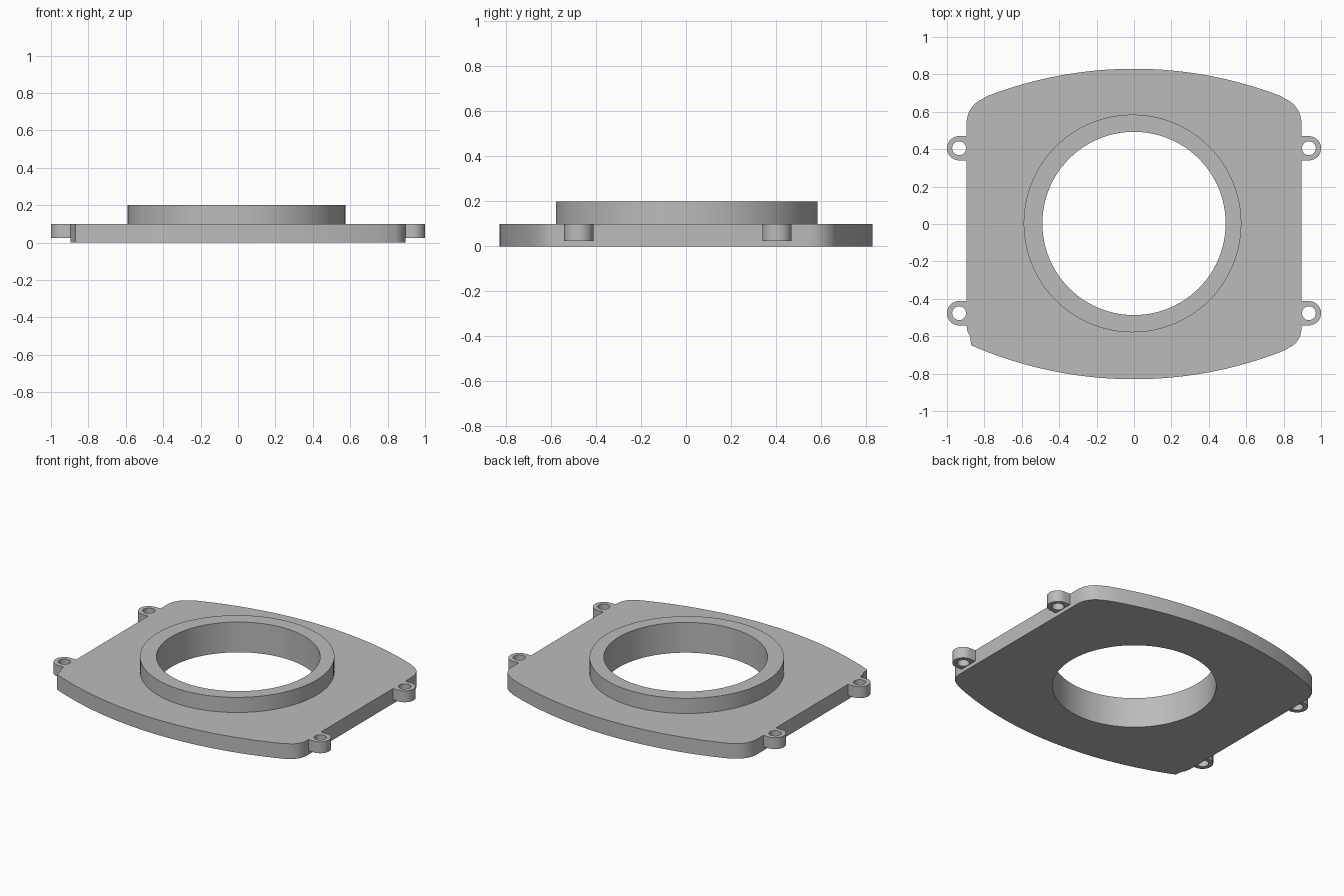
import bpy
import bmesh
from math import sin, cos, asin, radians, sqrt

cube = bpy.data.objects.get("Cube")
if cube:
    bpy.data.objects.remove(cube)

grey = bpy.data.materials.new("plain grey")
grey.use_nodes = True
colour = (0.5, 0.5, 0.5, 1)
grey.diffuse_color = colour
grey.node_tree.nodes["Principled BSDF"].inputs["Base Color"].default_value = colour


def arc(cx, cy, r, start, end, steps):
    """Points along an arc, angles in degrees."""
    angles = [radians(start + (end - start) * i / steps) for i in range(steps + 1)]
    return [(cx + r * cos(a), cy + r * sin(a)) for a in angles]


def circle(cx, cy, r, steps):
    return arc(cx, cy, r, 0, 360, steps)[:-1]


def extrude_profile(name, loops, low, high):
    """Extrude an outline, with inner loops as holes, from low to high."""
    curve = bpy.data.curves.new(name, 'CURVE')
    curve.dimensions = '2D'
    curve.fill_mode = 'BOTH'
    curve.extrude = (high - low) / 2
    for loop in loops:
        spline = curve.splines.new('POLY')
        spline.points.add(len(loop) - 1)
        for point, (x, y) in zip(spline.points, loop):
            point.co = (x, y, 0, 1)
        spline.use_cyclic_u = True
    obj = bpy.data.objects.new(name, curve)
    bpy.context.collection.objects.link(obj)
    bpy.ops.object.select_all(action='DESELECT')
    obj.select_set(True)
    bpy.context.view_layer.objects.active = obj
    bpy.ops.object.convert(target='MESH')
    obj = bpy.context.view_layer.objects.active
    # Weld the caps to the walls and seat the part at its height
    bm = bmesh.new()
    bm.from_mesh(obj.data)
    bmesh.ops.remove_doubles(bm, verts=bm.verts, dist=0.0001)
    bmesh.ops.recalc_face_normals(bm, faces=bm.faces)
    bmesh.ops.translate(bm, verts=bm.verts, vec=(0, 0, (low + high) / 2))
    bm.to_mesh(obj.data)
    bm.free()
    obj.data.materials.clear()
    obj.data.materials.append(grey)
    bpy.ops.object.shade_smooth_by_angle(angle=radians(30))
    return obj


HALF_WIDTH, HALF_DEPTH, BOW = 0.895, 0.83, 2.18
PLATE_TOP, RING_TOP = 0.1, 0.2


def bowed_edge(x0, x1, side, steps=32):
    """Shallow arc across the back (side 1) or front (side -1)."""
    xs = [x0 + (x1 - x0) * i / steps for i in range(steps + 1)]
    return [(x, side * (HALF_DEPTH - BOW + sqrt(BOW * BOW - x * x))) for x in xs]


# Plate: bowed front and back, three rounded corners and one nicked corner
lean = 68
back_right = arc(0.755, 0.54, 0.14, 0, lean, 10)
back_left = [(-x, y) for x, y in reversed(back_right)]
front_right = arc(0.785, -0.56, 0.11, -lean, 0, 10)
nick = [(-HALF_WIDTH, -0.545), (-0.89, -0.575), (-0.876, -0.605), (-0.873, -0.63)]
outline = (back_right + bowed_edge(0.79, -0.79, 1) + back_left + nick
           + bowed_edge(-0.87, 0.81, -1) + front_right)
bore = circle(0, 0.003, 0.49, 96)
extrude_profile("base_plate", [outline, bore], 0, PLATE_TOP)

# Raised collar, slightly off centre around the bore
extrude_profile("raised_collar", [circle(-0.008, 0.003, 0.582, 96), bore],
                PLATE_TOP, RING_TOP)

# Four screw lugs on the sides
for side, side_name in ((1, "left"), (-1, "right")):
    for y, end_name in ((0.405, "back"), (-0.477, "front")):
        tab = [(HALF_WIDTH, y - 0.065)] + arc(0.935, y, 0.065, -90, 90, 24)
        tab.append((HALF_WIDTH, y + 0.065))
        hole = circle(0.935, y, 0.037, 32)
        loops = [[(side * px, py) for px, py in loop] for loop in (tab, hole)]
        extrude_profile(f"{end_name}_{side_name}_screw_lug", loops, 0.025, PLATE_TOP)
